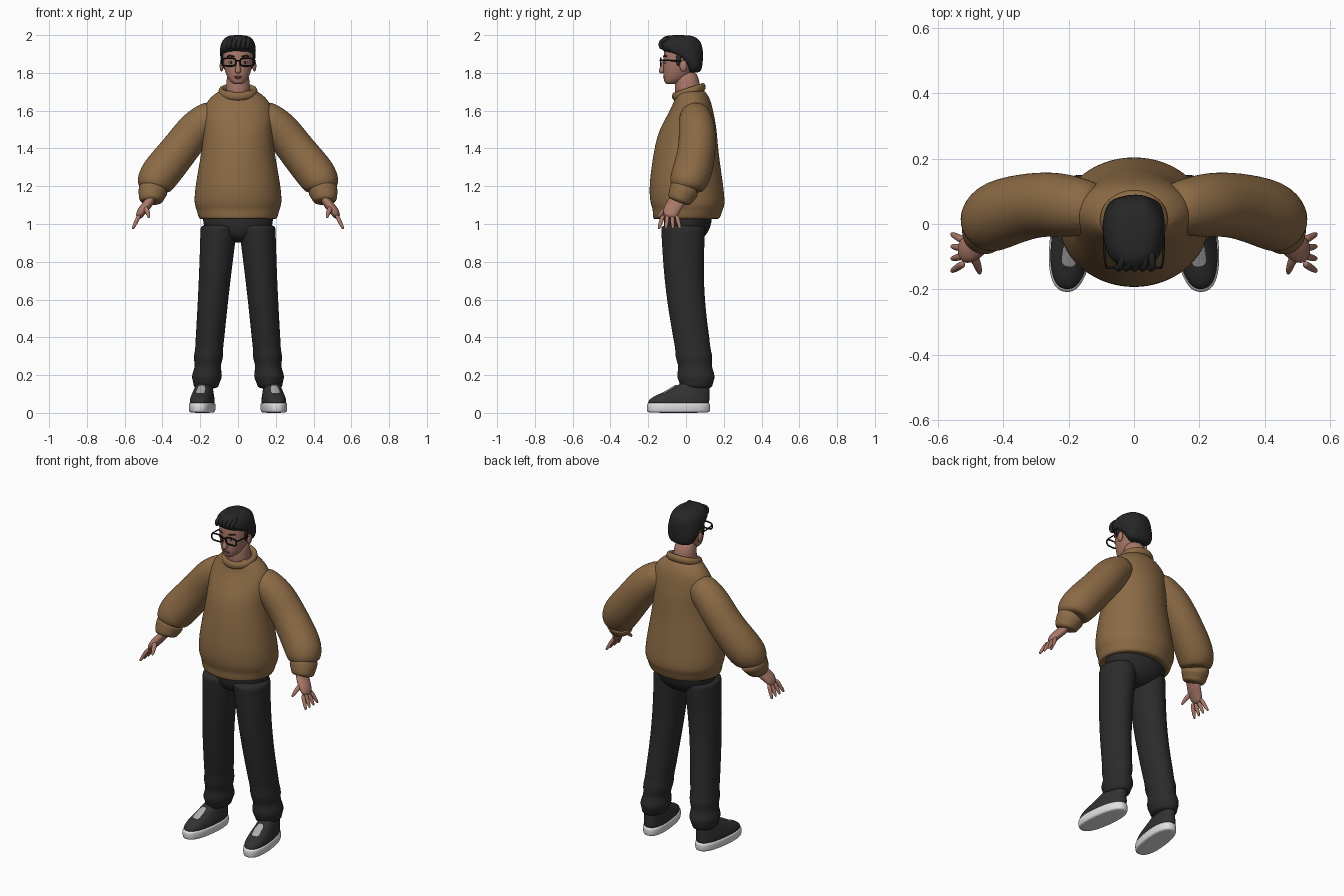
import bpy, bmesh, math
from mathutils import Vector, Matrix

X, Y, Z = Matrix.Identity(3)

if "Cube" in bpy.data.objects:
    bpy.data.objects.remove(bpy.data.objects["Cube"])


def material(name, *shade):
    """Make a flat material; a single value gives a grey."""
    colour = (*(shade * 3)[:3], 1)
    mat = bpy.data.materials.new(name)
    mat.use_nodes = True
    mat.diffuse_color = colour
    mat.node_tree.nodes["Principled BSDF"].inputs["Base Color"].default_value = colour
    return mat


wool = material("brown wool", .26, .145, .06)
skin = material("skin", .4, .19, .14)
lip = material("lip", .27, .1, .08)
hair = material("hair black", .02)
denim = material("charcoal trousers", .024)
canvas = material("shoe charcoal", .032)
rubber = material("white rubber", .75)
lace = material("lace grey", .42)
frame = material("frame black", .008)
eye_white = material("eye white", .6, .56, .54)


def oval(sides, power=2.0):
    """Points around a unit superellipse."""
    points = []
    for i in range(sides):
        angle = math.tau * i / sides
        c, s = math.cos(angle), math.sin(angle)
        points.append((math.copysign(abs(c) ** (2 / power), c),
                       math.copysign(abs(s) ** (2 / power), s)))
    return points


def finish(name, bm, mat, mirror=False, levels=0, matrix=None):
    """Turn a bmesh into a smooth object, optionally mirrored across x."""
    if matrix:
        bm.transform(matrix)
    bmesh.ops.recalc_face_normals(bm, faces=bm.faces)
    for face in bm.faces:
        face.smooth = True
    mesh = bpy.data.meshes.new(name)
    bm.to_mesh(mesh)
    bm.free()
    mesh.materials.append(mat)
    obj = bpy.data.objects.new(name, mesh)
    bpy.context.collection.objects.link(obj)
    if mirror:
        obj.modifiers.new("mirror", 'MIRROR').use_mirror_merge = False
    if levels:
        smooth = obj.modifiers.new("smooth", 'SUBSURF')
        smooth.levels = smooth.render_levels = levels


def bridge(name, mat, rings, closed=False, levels=2, **options):
    """Join successive rings of points with quads."""
    bm = bmesh.new()
    loops = [[bm.verts.new(point) for point in ring] for ring in rings]
    pairs = list(zip(loops, loops[1:]))
    if closed:
        pairs.append((loops[-1], loops[0]))
    else:
        bm.faces.new(loops[0])
        bm.faces.new(loops[-1])
    for low, high in pairs:
        for i in range(len(low)):
            bm.faces.new((low[i - 1], low[i], high[i], high[i - 1]))
    finish(name, bm, mat, levels=levels, **options)


def stack(name, mat, rows, sides=24, power=2.0, ripple=0, **options):
    """Loft level sections given as (z, x, y, half depth, half width)."""
    rings = []
    for level, (z, x, y, depth, width) in enumerate(rows):
        ring = []
        for i, (c, s) in enumerate(oval(sides, power)):
            wave = 1 + ripple * math.cos(math.tau * i / sides * 7 + level)
            ring.append((x + c * width * wave, y + s * depth * wave, z))
        rings.append(ring)
    bridge(name, mat, rings, **options)


def centred(rows):
    return [(z, 0, y, depth, width) for z, y, depth, width in rows]


def tube(name, mat, path, radii, flat=1, axis=Y, sides=12, closed=False, **options):
    """Sweep an oval along a path; flat scales it along the given axis."""
    path = [Vector(point) for point in path]
    if isinstance(radii, float):
        radii = [radii] * len(path)
    last = len(path) - 1
    rings = []
    for i, (point, radius) in enumerate(zip(path, radii)):
        if closed:
            tangent = path[(i + 1) % len(path)] - path[i - 1]
        else:
            tangent = path[min(i + 1, last)] - path[max(i - 1, 0)]
        tangent.normalize()
        along = (axis - tangent * axis.dot(tangent)).normalized()
        across = along.cross(tangent)
        rings.append([point + (across * c + along * s * flat) * radius for c, s in oval(sides)])
    bridge(name, mat, rings, closed=closed, **options)


def ball(name, mat, centre, size, mirror=False):
    bm = bmesh.new()
    bmesh.ops.create_uvsphere(bm, u_segments=20, v_segments=12, radius=1)
    matrix = Matrix.Translation(centre) @ Matrix.Diagonal((*size, 1))
    finish(name, bm, mat, mirror, matrix=matrix)


# Sweater body with an overhanging fold above the hem band
stack("sweater_body", wool, centred([
    (1.04, 0, .15, .18), (1.015, 0, .18, .21), (1.08, .01, .185, .22), (1.1, .01, .2, .235),
    (1.2, 0, .2, .23), (1.4, 0, .17, .19), (1.5, .01, .155, .185), (1.6, .03, .115, .19),
    (1.66, .035, .095, .16), (1.7, .025, .08, .11), (1.71, .02, .07, .08)]))

# Crew neck collar, higher at the back
tube("collar", wool, [(.09 * c, .015 + .075 * s, 1.7 + .025 * s) for c, s in oval(20)],
     .016, flat=1.4, axis=Z, closed=True)

# Balloon sleeves and cuffs
tube("sleeves", wool, [
    (.1, .05, 1.6), (.16, .05, 1.56), (.23, .06, 1.5), (.31, .06, 1.39), (.42, .03, 1.26),
    (.45, 0, 1.2), (.45, 0, 1.18)], (.07, .09, .1, .1, .11, .095, .07), sides=20, mirror=True)
tube("cuffs", wool, [(.44, 0, 1.2), (.45, -.01, 1.18), (.46, -.03, 1.14), (.46, -.04, 1.11)],
     (.07, .083, .067, .062), sides=20, mirror=True)

# Hands: palm, four fanned fingers and thumb
tube("palms", skin, [(.45, -.03, 1.15), (.48, -.06, 1.1), (.51, -.08, 1.07), (.53, -.085, 1.03)],
     (.027, .026, .026, .018), flat=1.8, mirror=True)
for i, finger in enumerate(("index", "middle", "ring", "little")):
    base = Vector((.52, -.12 + .023 * i, 1.05))
    step = Vector((.02, -.013 + .008 * i, -.04))
    tube(finger + "_fingers", skin, [base + step * k for k in range(3)],
         (.013, .012, .008), sides=8, mirror=True)
tube("thumbs", skin, [(.5, -.08, 1.1), (.48, -.12, 1.07), (.47, -.155, 1.03)],
     (.017, .015, .008), axis=X, sides=8, mirror=True)

# Trouser seat
stack("trouser_seat", denim, centred([
    (.9, 0, .06, .07), (.94, 0, .11, .16), (1, .01, .13, .19), (1.1, .01, .13, .19)]))

# Wide trouser legs: bowed from thigh to calf, creased near the ankle
legs = []
for i in range(31):
    t = i / 30
    crease = .04 * max(0, t - .7) * math.cos(math.tau * (t - .8) / .12)
    swell = .025 * (1 - t) ** 2 + crease
    bow = .02 - .035 * math.cos(math.pi * t ** 1.5)
    legs.append((1 - .875 * t, .1 + .07 * t, bow, .094 + swell, .074 + swell))
stack("trouser_legs", denim, legs, levels=1, mirror=True)

# Shoes, toes turned slightly outwards
shoe = dict(mirror=True, matrix=Matrix.Translation(X * .185) @ Matrix.Rotation(.12, 4, 'Z'))
stack("shoe_soles", rubber, centred([
    (0, -.04, .16, .055), (.005, -.04, .17, .067), (.05, -.04, .172, .068), (.056, -.04, .16, .06)]),
    power=2.4, **shoe)
stack("shoe_uppers", canvas, centred([
    (.04, -.04, .16, .06), (.06, -.04, .165, .063), (.08, -.03, .157, .06),
    (.1, -.01, .135, .055), (.14, .04, .09, .045), (.16, .04, .07, .04)]), power=2.4, **shoe)
tube("shoe_tongues", lace, [(0, -.155, .087), (0, -.1, .114), (0, -.045, .15)],
     .006, flat=4, axis=X, **shoe)
for i in range(5):
    middle = Vector((0, -.15, .094)) + Vector((0, .024, .012)) * i
    row = [middle + Vector((x, abs(x) * .3, -abs(x) * .35)) for x in (-.04, -.02, .02, .04)]
    tube("lace_row", lace, row, .005, sides=6, levels=1, **shoe)

# Neck, head and nose
stack("neck", skin, centred([(1.66, .01, .07, .07), (1.72, .01, .068, .063), (1.82, 0, .06, .06)]))
stack("head", skin, centred([
    (1.74, -.08, .025, .02), (1.75, -.07, .045, .04), (1.78, -.05, .07, .06), (1.84, -.03, .09, .08),
    (1.92, -.02, .1, .085), (1.96, -.02, .08, .07)]), power=2.2)
tube("nose", skin, [(0, -.115, 1.87), (0, -.125, 1.83), (0, -.13, 1.81), (0, -.125, 1.797)],
     (.008, .011, .018, .012))

# Ears, mouth, eyes and brows
ball("ears", skin, (.087, -.014, 1.837), (.01, .02, .03), mirror=True)
ball("upper_lip", lip, (0, -.113, 1.78), (.024, .008, .005))
ball("lower_lip", lip, (0, -.112, 1.773), (.02, .008, .006))
ball("eye_whites", eye_white, (.036, -.11, 1.856), (.015, .007, .006), mirror=True)
ball("irises", hair, (.036, -.115, 1.856), (.006, .004, .006), mirror=True)
tube("brows", hair, [(.016, -.12, 1.884), (.04, -.114, 1.892), (.06, -.1, 1.887)],
     .005, sides=6, mirror=True)

# Short hair: crown tapering to the nape, sideburns and a swept quiff
stack("hair_cap", hair, centred([
    (1.8, .04, .03, .05), (1.82, .045, .04, .08), (1.87, .03, .06, .093), (1.91, -.01, .1, .096),
    (1.93, -.025, .115, .096), (1.97, -.03, .11, .087), (1.995, -.035, .08, .06),
    (2, -.04, .04, .03)]), power=2.3, ripple=.02)
ball("sideburns", hair, (.083, -.04, 1.87), (.007, .014, .034), mirror=True)
for i in range(5):
    x = -.05 + .025 * i
    tube("quiff_lock", hair, [(x, -.125, 1.925), (x, -.14, 1.95), (x + .01, -.13, 1.975),
                              (x * .8 + .01, -.08, 1.985)], .012, axis=X, sides=8)

# Glasses: rounded rims, bridge and temples
rim = [(.047 + .036 * c, -.134, 1.857 + .021 * s) for c, s in oval(20, 3.3)]
tube("glasses_rims", frame, rim, .0045, closed=True, levels=1, mirror=True)
tube("glasses_bridge", frame, [(-.014, -.134, 1.863), (0, -.137, 1.867), (.014, -.134, 1.863)],
     .004, levels=1)
tube("glasses_temples", frame, [(.08, -.134, 1.868), (.09, -.13, 1.868), (.092, -.015, 1.862)],
     .004, axis=Z, levels=1, mirror=True)
